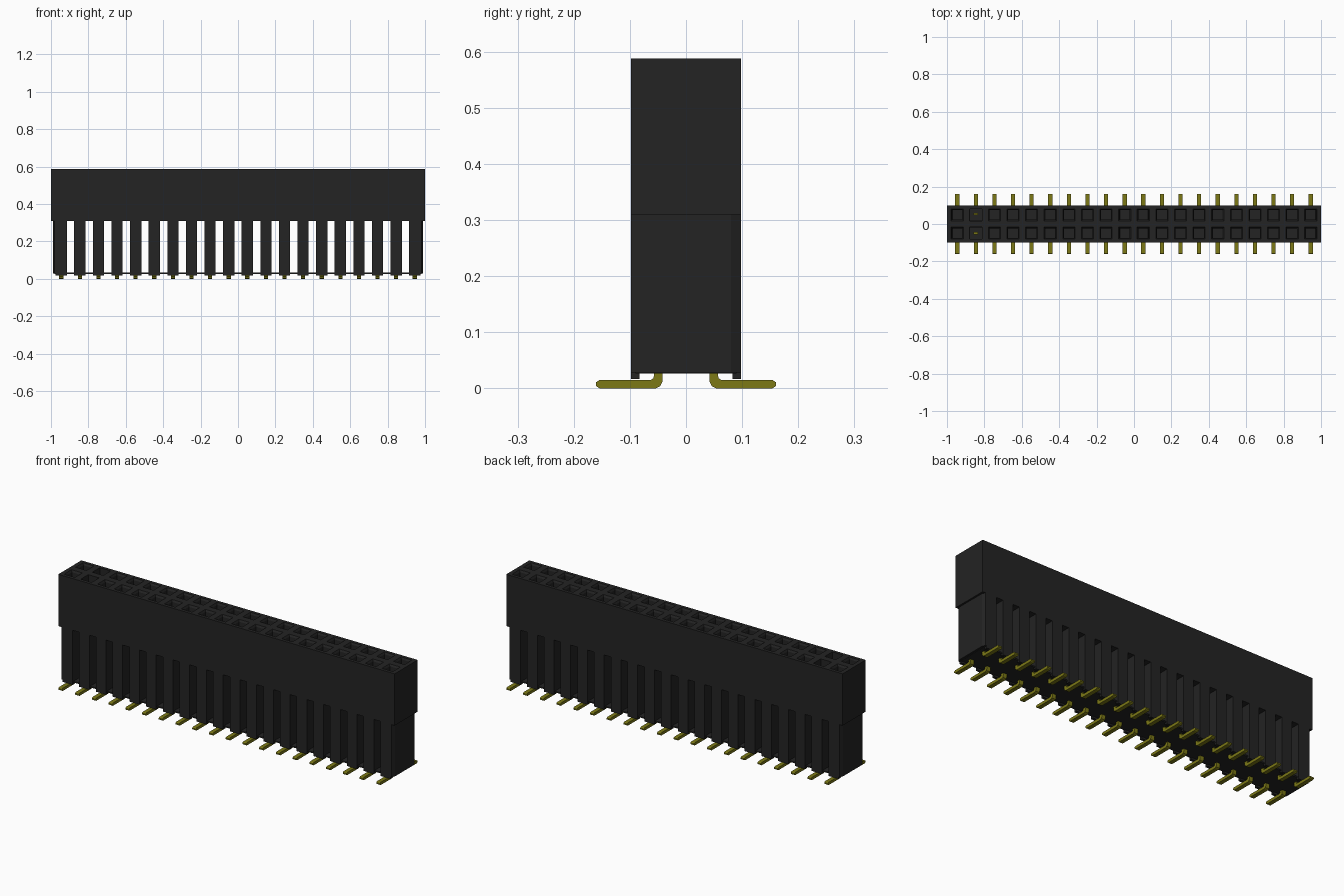
import bpy, bmesh

if "Cube" in bpy.data.objects:
    bpy.data.objects.remove(bpy.data.objects["Cube"], do_unlink=True)

COLUMNS = 20
PITCH = 0.0995
HALF_Y = 0.098
SHOULDER = 0.31
TOP = 0.588
FLOOR = 0.028
xs = [(i - (COLUMNS - 1) / 2) * PITCH for i in range(COLUMNS)]


def material(name, rgb):
    m = bpy.data.materials.new(name)
    m.use_nodes = True
    m.diffuse_color = (*rgb, 1)
    m.node_tree.nodes["Principled BSDF"].inputs["Base Color"].default_value = (*rgb, 1)
    return m


black = material("black plastic", (0.017, 0.017, 0.017))
gold = material("gold metal", (0.2, 0.19, 0.008))


def finish(bm, name, mat):
    mesh = bpy.data.meshes.new(name)
    bm.to_mesh(mesh)
    bm.free()
    mesh.materials.append(mat)
    ob = bpy.data.objects.new(name, mesh)
    bpy.context.collection.objects.link(ob)
    return ob


def box(bm, x0, x1, y0, y1, z0, z1):
    verts = bmesh.ops.create_cube(bm, size=1)["verts"]
    for v in verts:
        v.co.x = x1 if v.co.x > 0 else x0
        v.co.y = y1 if v.co.y > 0 else y0
        v.co.z = z1 if v.co.z > 0 else z0


def prism(bm, points, offset):
    face = bm.faces.new([bm.verts.new(p) for p in points])
    new = bmesh.ops.extrude_face_region(bm, geom=[face])["geom"]
    bmesh.ops.translate(bm, vec=offset, verts=[v for v in new if isinstance(v, bmesh.types.BMVert)])


# Upper housing: one grid cell per socket, sunk into chamfered square holes
bm = bmesh.new()
bmesh.ops.create_grid(bm, x_segments=COLUMNS, y_segments=2, size=1)
for v in bm.verts:
    v.co.x *= COLUMNS * PITCH / 2
    v.co.y *= HALF_Y
    v.co.z = TOP
cells = list(bm.faces)
rim = [e for e in bm.edges if e.is_boundary]
wall = bmesh.ops.extrude_edge_only(bm, edges=rim)["geom"]
for v in wall:
    if isinstance(v, bmesh.types.BMVert):
        v.co.z = SHOULDER
bmesh.ops.contextual_create(bm, geom=[e for e in wall if isinstance(e, bmesh.types.BMEdge) and e.is_boundary])
bmesh.ops.inset_individual(bm, faces=cells, thickness=0.0245)
chamfered = [f for f in cells if abs(f.calc_center_median().x - xs[1]) > 0.02]
bmesh.ops.inset_individual(bm, faces=chamfered, thickness=0.008, depth=-0.01)
bmesh.ops.inset_individual(bm, faces=cells, thickness=0.0005, depth=-0.15)
edge = COLUMNS * PITCH / 2
for v in bm.verts:
    if abs(v.co.x) > edge - 0.001:
        v.co.x = 1 if v.co.x > 0 else -1
bmesh.ops.recalc_face_normals(bm, faces=bm.faces)
finish(bm, "upper_housing", black)

# Pillars with small feet; the two end pillars are wider with cut corners
bm = bmesh.new()
for x in xs[1:-1]:
    box(bm, x - 0.03, x + 0.03, -HALF_Y, HALF_Y, FLOOR, SHOULDER + 0.001)
for side in (-1, 1):
    outline = [(0.915, -HALF_Y), (0.982, -HALF_Y), (0.99, -0.08),
               (0.99, 0.08), (0.982, HALF_Y), (0.915, HALF_Y)]
    prism(bm, [(side * x, y, FLOOR) for x, y in outline], (0, 0, SHOULDER - FLOOR + 0.001))
for x in xs:
    for side in (-1, 1):
        ys = sorted((side * 0.083, side * HALF_Y))
        box(bm, x - 0.03, x + 0.03, *ys, 0.017, FLOOR + 0.001)
bmesh.ops.recalc_face_normals(bm, faces=bm.faces)
finish(bm, "pillars", black)

# Thin floor joining the pillars
bm = bmesh.new()
box(bm, -0.98, 0.98, -0.09, 0.09, 0.0265, 0.033)
finish(bm, "floor_plate", black)

# Bent solder pins with pointed tips, mirrored to both rows
profile = [(0.042, 0.1), (0.042, 0.012), (0.046, 0.004), (0.054, 0),
           (0.154, 0), (0.16, 0.004), (0.16, 0.011), (0.154, 0.015),
           (0.063, 0.015), (0.058, 0.018), (0.057, 0.024), (0.057, 0.1)]
bm = bmesh.new()
for x in xs:
    for side in (-1, 1):
        prism(bm, [(x - 0.011, side * y, z) for y, z in profile], (0.022, 0, 0))
bmesh.ops.recalc_face_normals(bm, faces=bm.faces)
finish(bm, "solder_pins", gold)

# Contact blades showing in the open second column
bm = bmesh.new()
for y in (-0.05, 0.053):
    box(bm, xs[1] - 0.013, xs[1] + 0.013, y - 0.006, y + 0.006, 0.42, 0.5)
finish(bm, "contact_blades", gold)
